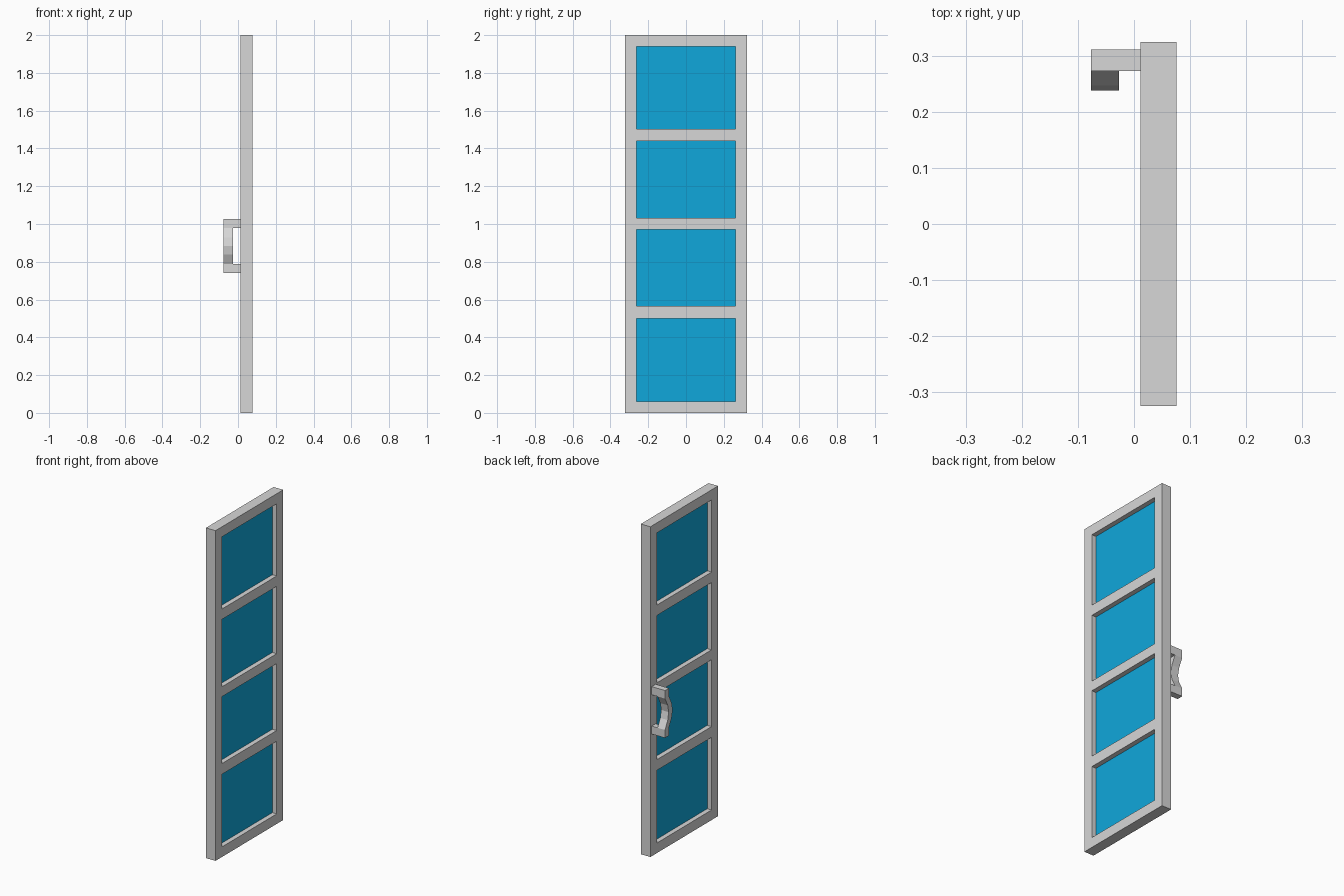
import bpy, bmesh
from mathutils import Vector

if "Cube" in bpy.data.objects:
    bpy.data.objects.remove(bpy.data.objects["Cube"])


def material(name, rgb):
    m = bpy.data.materials.new(name)
    m.diffuse_color = (*rgb, 1)
    m.use_nodes = True
    m.node_tree.nodes["Principled BSDF"].inputs["Base Color"].default_value = m.diffuse_color
    return m


grey = material("light grey", (0.68, 0.68, 0.68))
blue = material("glass blue", (0.005, 0.39, 0.71))


def slab(name, quads, offset, mat):
    """Closed solid: joined quads swept along an offset vector."""
    bm = bmesh.new()
    found = {}

    def vert(p):
        key = tuple(round(c, 4) for c in p)
        if key not in found:
            found[key] = bm.verts.new(key)
        return found[key]

    off = Vector(offset)
    faces = [bm.faces.new([vert(p) for p in q]) for q in quads]
    rim = [tuple(e.verts) for e in bm.edges if e.is_boundary]
    twin = {v: bm.verts.new(v.co + off) for v in list(bm.verts)}
    for f in faces:
        bm.faces.new([twin[v] for v in reversed(f.verts)])
    for a, b in rim:
        bm.faces.new([a, b, twin[b], twin[a]])
    bmesh.ops.recalc_face_normals(bm, faces=bm.faces)
    me = bpy.data.meshes.new(name)
    bm.to_mesh(me)
    bm.free()
    me.materials.append(mat)
    ob = bpy.data.objects.new(name, me)
    bpy.context.collection.objects.link(ob)
    return ob


def yz_quad(x, y0, y1, z0, z1):
    return [(x, y0, z0), (x, y1, z0), (x, y1, z1), (x, y0, z1)]


# Door frame: a grid of cells with the four window cells left open
X0, X1 = 0.012, 0.076
ys = [-0.324, -0.262, 0.262, 0.324]
zs = [0, 0.061, 0.501, 0.566, 0.971, 1.031, 1.439, 1.502, 1.939, 2]
cells = [yz_quad(X0, ys[i], ys[i + 1], zs[k], zs[k + 1])
         for i in range(3) for k in range(9) if not (i == 1 and k % 2 == 1)]
slab("door_frame", cells, (X1 - X0, 0, 0), grey)

# Glass panes, thin and set in the middle of the frame
for n, k in enumerate(range(1, 9, 2)):
    slab(f"glass_pane_{n + 1}",
         [yz_quad(0.041, ys[1], ys[2], zs[k], zs[k + 1])],
         (0.006, 0, 0), blue)

# Pull handle: C shape with a grip bowed sideways
path = [(0.74, 0), (0.788, 0), (0.838, 0.026), (0.883, 0.035),
        (0.928, 0.026), (0.978, 0), (1.027, 0)]
hx = [-0.077, -0.027, X0]
quads = []
for k in range(6):
    (z0, b0), (z1, b1) = path[k], path[k + 1]
    for i in range(2 if k in (0, 5) else 1):
        quads.append([(hx[i], 0.273 - b0, z0), (hx[i + 1], 0.273 - b0, z0),
                      (hx[i + 1], 0.273 - b1, z1), (hx[i], 0.273 - b1, z1)])
slab("handle", quads, (0, 0.038, 0), grey)
